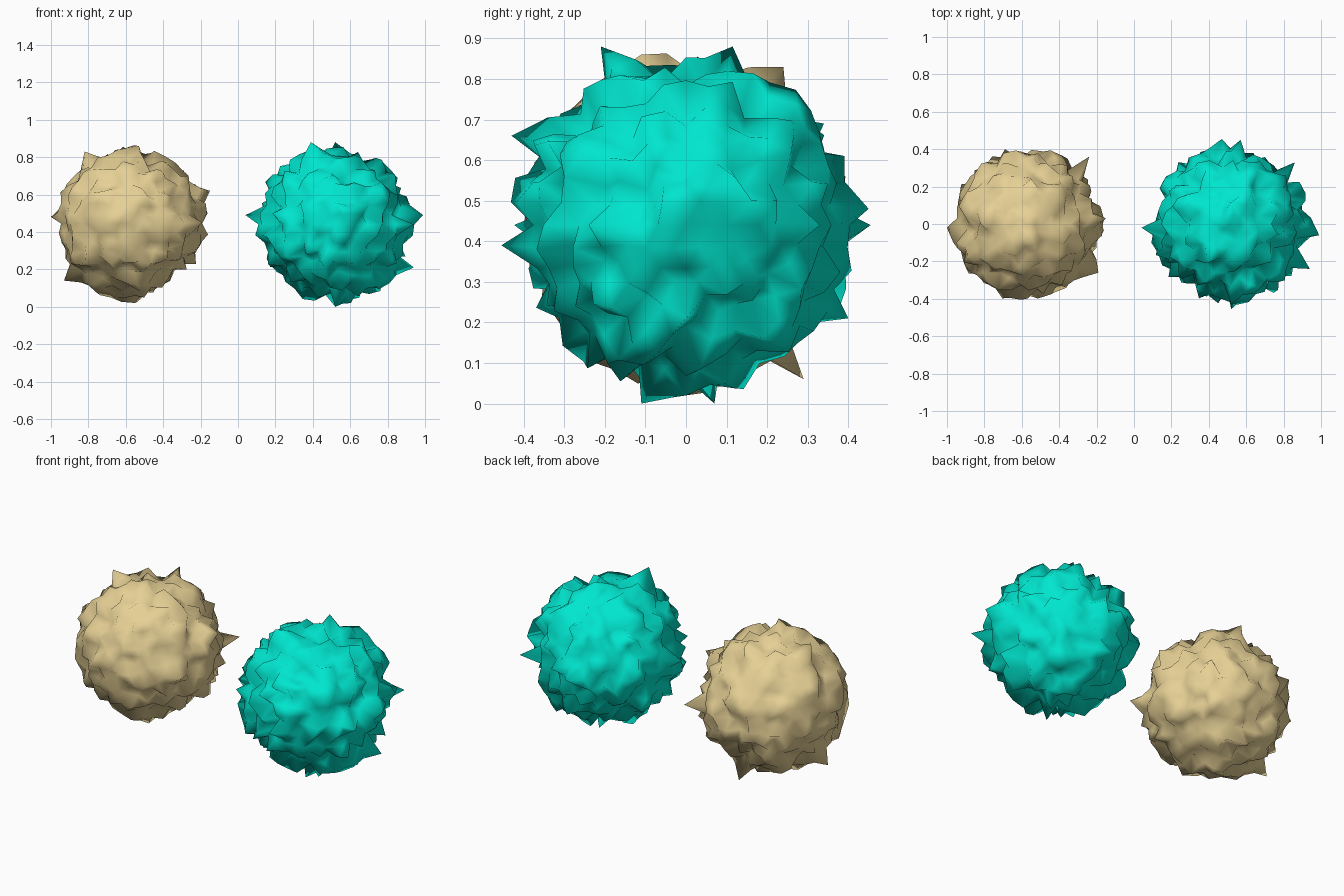
import bpy, bmesh, random
from mathutils import Vector

if "Cube" in bpy.data.objects:
    bpy.data.objects.remove(bpy.data.objects["Cube"])


def make_material(name, colour):
    mat = bpy.data.materials.new(name)
    mat.use_nodes = True
    mat.diffuse_color = colour
    mat.node_tree.nodes["Principled BSDF"].inputs["Base Color"].default_value = colour
    return mat


def spiky_ball(name, mat, seed, centre, inner, outer, spikes):
    """Icosphere with every vertex pushed to a random radius."""
    rng = random.Random(seed)
    bm = bmesh.new()
    bmesh.ops.create_icosphere(bm, subdivisions=4, radius=1)
    for v in bm.verts:
        v.co = v.co.normalized() * rng.uniform(inner, outer)
    # Prominent spikes
    for tip in spikes:
        offset = Vector(tip) - Vector(centre)
        v = max(bm.verts, key=lambda w: w.co.normalized().dot(offset))
        v.co = offset
    mesh = bpy.data.meshes.new(name)
    bm.to_mesh(mesh)
    bm.free()
    mesh.materials.append(mat)
    mesh.shade_smooth()
    obj = bpy.data.objects.new(name, mesh)
    obj.location = centre
    bpy.context.scene.collection.objects.link(obj)


tan = make_material("sand tan", (0.79, 0.63, 0.30, 1))
teal = make_material("bright teal", (0.0, 0.79, 0.62, 1))

# Blunter tan ball
spiky_ball("tan_spiky_ball", tan, 3, (-0.575, 0, 0.445), 0.335, 0.422,
           [(-1.0, -0.02, 0.48), (-0.15, 0.03, 0.62), (-0.82, 0.0, 0.83),
            (-0.55, 0.0, 0.02), (-0.69, 0.4, 0.45), (-0.24, 0.36, 0.45),
            (-0.93, 0.0, 0.14), (-0.19, -0.26, 0.45), (-0.55, 0.29, 0.06),
            (-0.55, 0.24, 0.83), (-0.53, -0.11, 0.86)])

# Sharper teal ball
spiky_ball("teal_spiky_ball", teal, 8, (0.515, 0, 0.44), 0.322, 0.439,
           [(0.99, -0.06, 0.49), (0.04, -0.02, 0.49), (0.47, 0.455, 0.44),
            (0.57, 0.45, 0.48), (0.52, -0.455, 0.39), (0.39, -0.21, 0.88),
            (0.52, 0.115, 0.88), (0.52, 0.07, 0.0), (0.52, -0.11, 0.0),
            (0.52, -0.43, 0.66), (0.94, 0.0, 0.21), (0.5, 0.40, 0.21),
            (0.86, 0.33, 0.44), (0.94, -0.24, 0.44), (0.53, 0.34, 0.69)])
